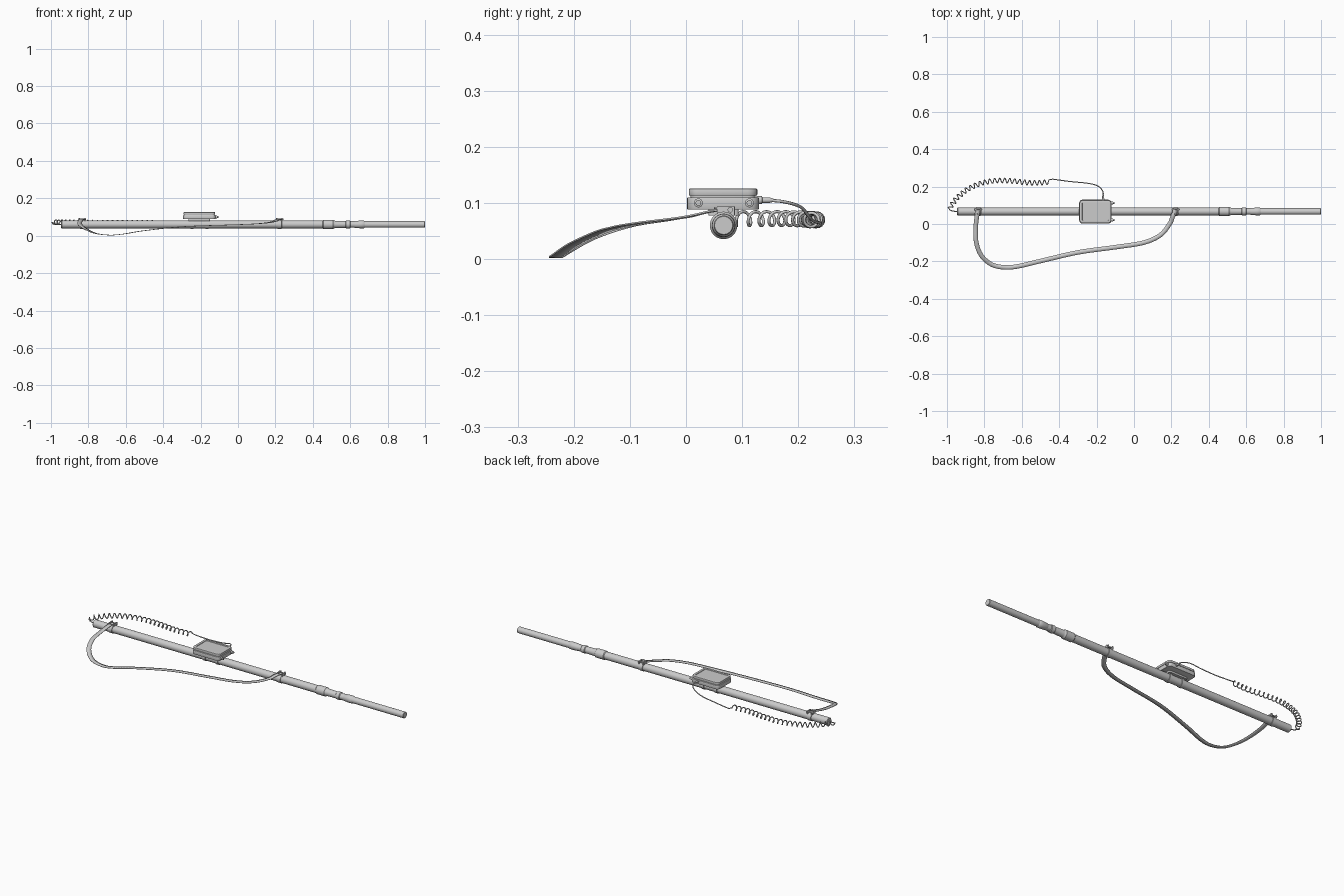
import bpy, bmesh
from math import sin, cos, pi, radians
from mathutils import Vector

if "Cube" in bpy.data.objects:
    bpy.data.objects.remove(bpy.data.objects["Cube"])

CY, CZ = 0.067, 0.06  # pole axis


def make_object(name, bm, smooth=True):
    bmesh.ops.recalc_face_normals(bm, faces=bm.faces[:])
    me = bpy.data.meshes.new(name)
    bm.to_mesh(me)
    bm.free()
    ob = bpy.data.objects.new(name, me)
    bpy.context.collection.objects.link(ob)
    if smooth:
        bpy.ops.object.select_all(action='DESELECT')
        ob.select_set(True)
        bpy.context.view_layer.objects.active = ob
        bpy.ops.object.shade_smooth_by_angle(angle=radians(35))
    return ob


def lathe(name, origin, axis, profile, seg=32):
    """Turn (distance, radius) pairs about an axis."""
    rot = Vector((0, 0, 1)).rotation_difference(Vector(axis))
    bm = bmesh.new()
    rings = []
    for d, r in profile:
        rings.append([bm.verts.new(Vector(origin) + rot @ Vector(
            (r * cos(2 * pi * i / seg), r * sin(2 * pi * i / seg), d))) for i in range(seg)])
    for a, b in zip(rings, rings[1:]):
        for i in range(seg):
            j = (i + 1) % seg
            bm.faces.new((a[i], a[j], b[j], b[i]))
    bm.faces.new(rings[0][::-1])
    bm.faces.new(rings[-1])
    return make_object(name, bm)


def block(name, lo, hi, corner=0.0, edge=0.0, inset=0.0):
    bm = bmesh.new()
    bmesh.ops.create_cube(bm, size=1)
    lo, hi = Vector(lo), Vector(hi)
    for v in bm.verts:
        v.co = Vector([(lo[k] + hi[k]) / 2 + v.co[k] * (hi[k] - lo[k]) for k in range(3)])
    if corner:
        up = [e for e in bm.edges if abs(e.verts[0].co.z - e.verts[1].co.z) > 1e-5]
        bmesh.ops.bevel(bm, geom=up, offset=corner, segments=5, profile=0.5, affect='EDGES')
    bm.normal_update()
    if edge:
        rim = [e for e in bm.edges if len(e.link_faces) == 2
               and abs(abs(e.link_faces[0].normal.z) - abs(e.link_faces[1].normal.z)) > 0.9]
        bmesh.ops.bevel(bm, geom=rim, offset=edge, segments=2, profile=0.5, affect='EDGES')
    if inset:
        bm.normal_update()
        top = max(bm.faces, key=lambda f: f.calc_center_median().z)
        bmesh.ops.inset_region(bm, faces=[top], thickness=inset)
        bmesh.ops.inset_region(bm, faces=[top], thickness=0.001, depth=-0.0025)
    return make_object(name, bm)


def spline(pts, n):
    """Catmull-Rom samples through points."""
    p = [Vector(q) for q in pts]
    p = [2 * p[0] - p[1]] + p + [2 * p[-1] - p[-2]]
    out = []
    for i in range(1, len(p) - 2):
        a, b, c, d = p[i - 1:i + 3]
        for k in range(n):
            t = k / n
            out.append(0.5 * (2 * b + (c - a) * t + (2 * a - 5 * b + 4 * c - d) * t * t
                              + (3 * b - a - 3 * c + d) * t ** 3))
    return out + [p[-2]]


def wire(name, pts, r, cyclic=False):
    cu = bpy.data.curves.new(name, 'CURVE')
    cu.dimensions = '3D'
    cu.bevel_depth = r
    cu.bevel_resolution = 2
    cu.use_fill_caps = True
    sp = cu.splines.new('POLY')
    sp.points.add(len(pts) - 1)
    for q, c in zip(sp.points, pts):
        q.co = (*c, 1)
    sp.use_cyclic_u = cyclic
    ob = bpy.data.objects.new(name, cu)
    bpy.context.collection.objects.link(ob)
    return ob


X = (1, 0, 0)

# telescopic pole: thick tube, locking collar and thin tube
lathe("main_tube", (0, CY, CZ), X, [(-0.945, 0.018), (-0.942, 0.021), (0.47, 0.021)])
lathe("locking_collar", (0, CY, CZ), X, [
    (0.452, 0.021), (0.456, 0.0245), (0.508, 0.0245), (0.512, 0.021), (0.52, 0.0195),
    (0.575, 0.018), (0.578, 0.021), (0.598, 0.021), (0.602, 0.0165), (0.62, 0.0165),
    (0.624, 0.0185), (0.655, 0.0205), (0.672, 0.0205), (0.678, 0.0165)])
lathe("thin_tube", (0, CY, CZ), X, [(0.5, 0.0175), (0.998, 0.0175), (1.0, 0.016)])

# control box with body, seam, recessed lid and mount
block("box_body", (-0.293, 0.002, 0.088), (-0.12, 0.13, 0.11), 0.018, 0.002)
block("box_seam", (-0.287, 0.008, 0.107), (-0.126, 0.124, 0.116), 0.014)
block("box_lid", (-0.291, 0.005, 0.113), (-0.122, 0.127, 0.1255), 0.017, 0.002, 0.012)
block("mount_plate", (-0.265, 0.04, 0.078), (-0.15, 0.094, 0.09), 0.006)
for i, x in enumerate((-0.255, -0.175)):
    lathe(f"mount_clamp_{i}", (x, CY, CZ), X,
          [(0, 0.021), (0.001, 0.024), (0.017, 0.024), (0.018, 0.021)])
# plugs on the right end of the box
for i, y in enumerate((0.022, 0.113)):
    lathe(f"box_plug_{i}", (-0.125, y, 0.1), X, [(0, 0.008), (0.012, 0.008), (0.013, 0.005), (0.02, 0.005)], 16)
# cable gland on the back
lathe("cable_gland", (-0.165, 0.126, 0.105), (0, 1, 0),
      [(0, 0.007), (0.009, 0.007), (0.01, 0.005), (0.022, 0.005), (0.03, 0.003)], 16)

# lead from the box, then the coiled part, then the pole end
lead = spline([(-0.165, 0.145, 0.105), (-0.167, 0.175, 0.102), (-0.195, 0.204, 0.093),
               (-0.25, 0.218, 0.077), (-0.34, 0.227, 0.068), (-0.435, 0.24, 0.064)], 8)
core = spline([(-0.452, 0.224, 0.07), (-0.55, 0.22, 0.07), (-0.65, 0.23, 0.07), (-0.74, 0.232, 0.07),
               (-0.82, 0.217, 0.071), (-0.89, 0.185, 0.072), (-0.945, 0.14, 0.072),
               (-0.975, 0.1, 0.072), (-0.982, 0.084, 0.072)], 60)
turns, coil, s = 22, [], 0
total = sum((b - a).length for a, b in zip(core, core[1:]))
for a, b in zip(core, core[1:]):
    t = (b - a).normalized()
    side = Vector((t.y, -t.x, 0))
    ang = 2 * pi * turns * s / total
    coil.append(a + 0.0125 * (side * cos(ang) + Vector((0, 0, 1)) * sin(ang)))
    s += (b - a).length
tail = spline([(-0.985, 0.075, 0.066), (-0.968, 0.069, 0.062), (-0.94, CY, CZ)], 6)
wire("coiled_cable", lead + coil + tail, 0.0028)

# flat carrying strap, drooping to the ground
path = spline([(0.222, 0.075, 0.089), (0.207, 0.04, 0.084), (0.19, 0.0, 0.075), (0.14, -0.06, 0.067),
               (0.05, -0.1, 0.061), (-0.1, -0.124, 0.056), (-0.3, -0.152, 0.048), (-0.5, -0.198, 0.027),
               (-0.62, -0.226, 0.008), (-0.69, -0.232, 0.0035), (-0.76, -0.217, 0.012), (-0.815, -0.17, 0.036),
               (-0.843, -0.1, 0.058), (-0.846, -0.02, 0.071), (-0.84, 0.04, 0.084), (-0.833, 0.075, 0.089)], 8)
bm = bmesh.new()
prev = None
for i, p in enumerate(path):
    t = path[min(i + 1, len(path) - 1)] - path[max(i - 1, 0)]
    side = Vector((-t.y, t.x, 0)).normalized() * 0.012
    row = [bm.verts.new(p + side), bm.verts.new(p - side)]
    if prev:
        bm.faces.new((prev[0], prev[1], row[1], row[0]))
    prev = row
strap = make_object("strap", bm)
sol = strap.modifiers.new("thickness", 'SOLIDIFY')
sol.thickness = 0.003
sol.offset = 0

# strap clamps: split band, bolt lugs, bolt and wire loop
for n, x in (("rear", -0.833), ("front", 0.222)):
    lathe(f"{n}_clamp", (x - 0.012, CY, CZ), X,
          [(0, 0.021), (0.001, 0.0235), (0.023, 0.0235), (0.024, 0.021)])
    for k, dx in enumerate((-0.014, 0.014)):
        block(f"{n}_lug_{k}", (x + dx - 0.003, CY - 0.012, CZ + 0.018), (x + dx + 0.003, CY + 0.02, CZ + 0.034), 0.002)
    lathe(f"{n}_bolt", (x - 0.02, CY + 0.012, CZ + 0.028), X,
          [(0, 0.0055), (0.006, 0.0055), (0.0061, 0.003), (0.036, 0.003), (0.0361, 0.005), (0.041, 0.005)], 12)
    wire(f"{n}_loop", [(x - 0.015, CY + 0.012, CZ + 0.029), (x - 0.017, CY - 0.012, CZ + 0.031),
                       (x + 0.013, CY - 0.016, CZ + 0.031), (x + 0.015, CY + 0.012, CZ + 0.029)], 0.002, True)
